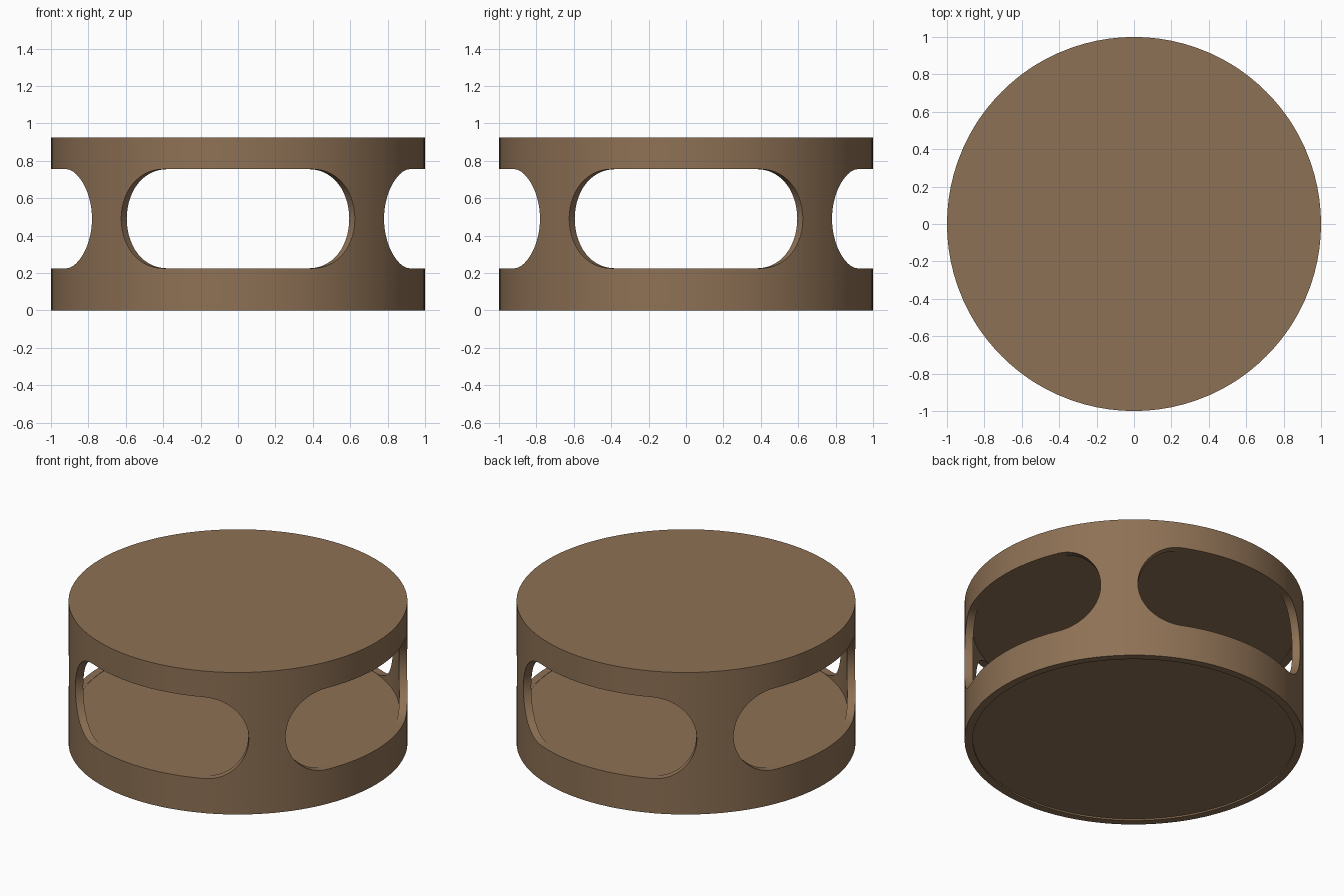
import bpy, bmesh, math

if "Cube" in bpy.data.objects:
    bpy.data.objects.remove(bpy.data.objects["Cube"])

H, R_OUT, R_IN = 0.925, 1.0, 0.952       # height, outer and inner wall radius
LO, HI = 0.225, 0.755                    # slot bottom and top
MID, RAD = (LO + HI) / 2, (HI - LO) / 2  # slot centre height, rounded end radius
HALF = 0.675                             # slot half length along the arc

wood = bpy.data.materials.new("brown wood")
wood.diffuse_color = (0.27, 0.165, 0.09, 1)
wood.use_nodes = True
wood.node_tree.nodes["Principled BSDF"].inputs["Base Color"].default_value = wood.diffuse_color


def finish(name, bm):
    bmesh.ops.recalc_face_normals(bm, faces=bm.faces)
    mesh = bpy.data.meshes.new(name)
    bm.to_mesh(mesh)
    bm.free()
    mesh.materials.append(wood)
    obj = bpy.data.objects.new(name, mesh)
    bpy.context.collection.objects.link(obj)
    bpy.ops.object.select_all(action='DESELECT')
    obj.select_set(True)
    bpy.context.view_layer.objects.active = obj
    bpy.ops.object.shade_smooth_by_angle(angle=math.radians(35))
    return obj


# Columns of one quarter: (angle from slot centre, half opening height)
N = 14
end = [(HALF - RAD + RAD * math.cos(p), RAD * math.sin(p))
       for p in (i * math.pi / 2 / N for i in range(N + 1))]
quarter = [(-a, g) for a, g in end]
quarter += [(-(HALF - RAD) * (1 - i / 6), RAD) for i in range(1, 12)]
quarter += end[::-1]
gap = math.pi / 2 - 2 * HALF
quarter += [(HALF + gap * i / 4, 0.0) for i in (1, 2, 3)]
columns = [(a + q * math.pi / 2, g) for q in range(4) for a, g in quarter]

# Drum wall with four rounded slots
bm = bmesh.new()
verts = []
for a, g in columns:
    col = {}
    for side, r in (("o", R_OUT), ("i", R_IN)):
        x, y = r * math.cos(a), r * math.sin(a)
        b, t = bm.verts.new((x, y, 0)), bm.verts.new((x, y, H))
        lo = bm.verts.new((x, y, MID - g))
        hi = lo if g < 1e-5 else bm.verts.new((x, y, MID + g))
        col[side] = (b, lo, hi, t)
    verts.append((col, g))
for k, (c, g) in enumerate(verts):
    d, g2 = verts[(k + 1) % len(verts)]
    for s in "oi":
        for m in (0, 2):
            bm.faces.new((c[s][m], d[s][m], d[s][m + 1], c[s][m + 1]))
    # bottom and top edges, plus the slot rims
    for m in ((0, 1, 2, 3) if g + g2 > 1e-5 else (0, 3)):
        bm.faces.new((c["o"][m], d["o"][m], d["i"][m], c["i"][m]))
finish("slotted_drum_wall", bm)


# Solid floor and top discs inside the wall
def disc(name, z0, z1):
    bm = bmesh.new()
    rings = [[bm.verts.new((R_IN * math.cos(a), R_IN * math.sin(a), z))
              for a, _ in columns] for z in (z0, z1)]
    for ring in rings:
        bm.faces.new(ring)
    for k in range(len(columns)):
        j = (k + 1) % len(columns)
        bm.faces.new((rings[0][k], rings[0][j], rings[1][j], rings[1][k]))
    return finish(name, bm)


disc("lower_shelf", 0.01, LO - 0.002)
disc("table_top", HI + 0.002, H)
